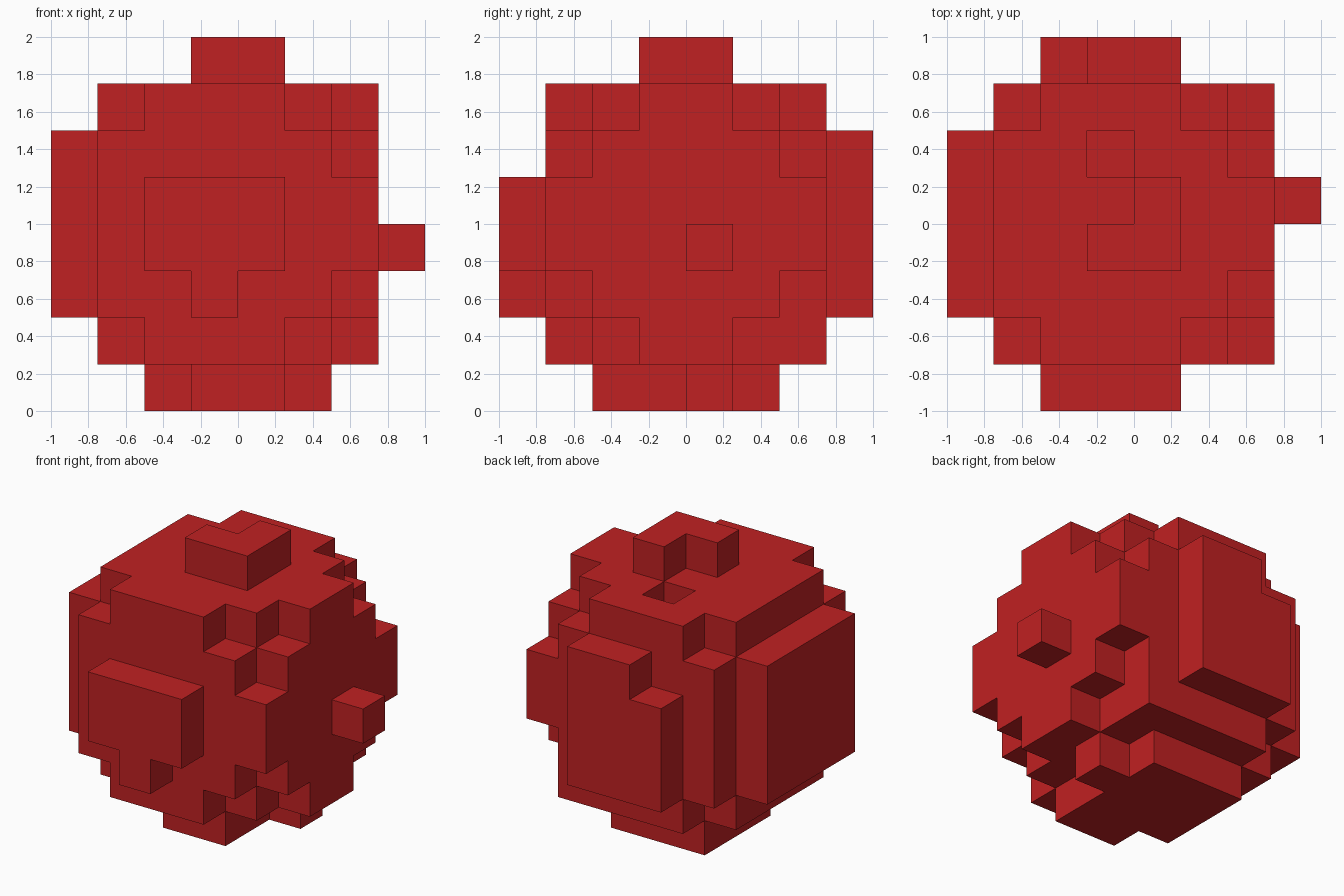
import bpy
import bmesh
from mathutils import Vector

old = bpy.data.objects.get("Cube")
if old:
    bpy.data.objects.remove(old, do_unlink=True)

CELL = 0.25
ORIGIN = Vector((-1, -1, 0))

red = bpy.data.materials.new("brick_red")
red.use_nodes = True
colour = (0.53, 0.015, 0.016, 1)
red.diffuse_color = colour
red.node_tree.nodes["Principled BSDF"].inputs["Base Color"].default_value = colour


def block(xs, ys, zs):
    """Grid cells of a box; each range is (first, last), inclusive."""
    span = [range(a, b + 1) for a, b in (xs, ys, zs)]
    return {(x, y, z) for x in span[0] for y in span[1] for z in span[2]}


def notch(corner, axes):
    """A corner cell of the core plus its inward neighbours along the axes."""
    cells = {corner}
    for a in axes:
        c = list(corner)
        c[a] += 1 if c[a] == 1 else -1
        cells.add(tuple(c))
    return cells


# Core cube with stepped corners and a small pit on top
core = block((1, 6), (1, 6), (1, 6))
for y in (1, 6):
    for z in (1, 6):
        core -= notch((1, y, z), ())
        core -= notch((6, y, z), (1, 2) if (y, z) == (6, 1) else (0, 1, 2))
core.discard((3, 5, 6))

# Raised patches on each side
parts = {
    "core": core,
    "front_plate": block((2, 4), (0, 0), (3, 4)) | {(3, 0, 2)},
    "back_plate": block((3, 4), (7, 7), (2, 5)) | block((2, 2), (7, 7), (2, 4)),
    "right_plate": block((0, 0), (2, 5), (2, 5)),
    "left_nub": {(7, 4, 3)},
    "top_bump": block((3, 4), (3, 3), (7, 7)) | {(4, 4, 7)},
    "base": block((2, 4), (3, 5), (0, 0)) | block((3, 4), (2, 2), (0, 0)) | {(5, 4, 0)},
}
filled = set().union(*parts.values())


def build(name, cells):
    """Make a mesh from the cell sides that touch empty space."""
    bm = bmesh.new()
    verts = {}

    def vert(p):
        key = tuple(p)
        if key not in verts:
            verts[key] = bm.verts.new(ORIGIN + Vector(key) * CELL)
        return verts[key]

    for cell in sorted(cells):
        for axis in range(3):
            u, v = (axis + 1) % 3, (axis + 2) % 3
            for side in (0, 1):
                beside = list(cell)
                beside[axis] += 2 * side - 1
                if tuple(beside) in filled:
                    continue
                ring = []
                for du, dv in ((0, 0), (1, 0), (1, 1), (0, 1)):
                    p = list(cell)
                    p[axis] += side
                    p[u] += du
                    p[v] += dv
                    ring.append(vert(p))
                bm.faces.new(ring if side else ring[::-1])

    mesh = bpy.data.meshes.new(name)
    bm.to_mesh(mesh)
    bm.free()
    mesh.materials.append(red)
    bpy.context.collection.objects.link(bpy.data.objects.new(name, mesh))


for part_name, part_cells in parts.items():
    build(part_name, part_cells)
